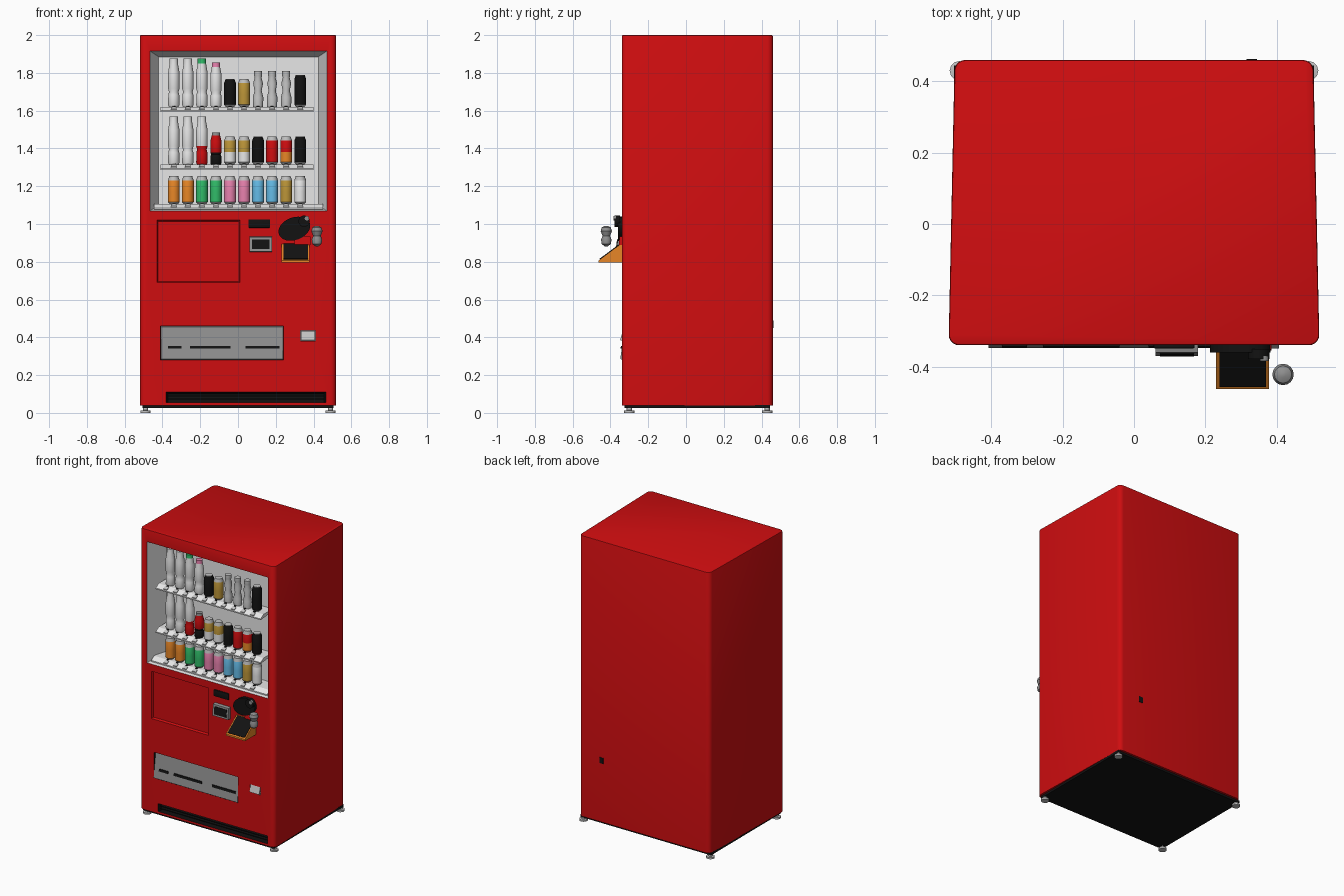
import bpy, bmesh, math
from mathutils import Matrix, Vector

if "Cube" in bpy.data.objects:
    bpy.data.objects.remove(bpy.data.objects["Cube"])

COL = {
    "red": (0.62, 0.004, 0.005), "white": (0.8, 0.8, 0.8), "black": (0.006, 0.006, 0.006),
    "grey": (0.28, 0.28, 0.28), "orange": (0.8, 0.24, 0.02), "green": (0.03, 0.5, 0.14),
    "pink": (0.8, 0.22, 0.42), "blue": (0.13, 0.5, 0.8), "gold": (0.5, 0.3, 0.04),
    "light_grey": (0.55, 0.55, 0.55)}
MAT = {}
for n, c in COL.items():
    MAT[n] = bpy.data.materials.new(n)
    MAT[n].diffuse_color = (*c, 1)


def finish(name, bm, mats, smooth=True):
    bmesh.ops.recalc_face_normals(bm, faces=bm.faces)
    me = bpy.data.meshes.new(name)
    bm.to_mesh(me)
    bm.free()
    ob = bpy.data.objects.new(name, me)
    bpy.context.collection.objects.link(ob)
    for m in mats:
        me.materials.append(MAT[m])
    if smooth:
        smooth_it(ob)
    return ob


def smooth_it(ob):
    bpy.ops.object.select_all(action='DESELECT')
    ob.select_set(True)
    bpy.context.view_layer.objects.active = ob
    bpy.ops.object.shade_smooth_by_angle(angle=math.radians(35))


def hull(name, pts, mat, bevel=0):
    bm = bmesh.new()
    for p in pts:
        bm.verts.new(p)
    bmesh.ops.convex_hull(bm, input=bm.verts)
    bmesh.ops.dissolve_limit(bm, angle_limit=0.01, verts=bm.verts, edges=bm.edges)
    if bevel:
        bmesh.ops.bevel(bm, geom=bm.edges[:], offset=bevel, segments=2, affect='EDGES', profile=0.5)
    return finish(name, bm, [mat], bevel > 0)


def box(name, x, y, z, mat, bevel=0):
    return hull(name, [(a, b, c) for a in x for b in y for c in z], mat, bevel)


def prism(name, yz, x, mat, bevel=0):
    # convex side profile stretched along x
    return hull(name, [(a, y, z) for a in x for y, z in yz], mat, bevel)


def lathe(name, prof, loc, segs=16):
    # prof: (radius, height, colour of the band above this point)
    mats = list(dict.fromkeys(p[2] for p in prof))
    bm = bmesh.new()
    rings = []
    for r, z, _ in prof:
        rings.append([bm.verts.new((loc[0] + r * math.cos(a), loc[1] + r * math.sin(a), loc[2] + z))
                      for a in (2 * math.pi * i / segs for i in range(segs))])
    for k in range(len(prof) - 1):
        for i in range(segs):
            j = (i + 1) % segs
            f = bm.faces.new((rings[k][i], rings[k][j], rings[k + 1][j], rings[k + 1][i]))
            f.material_index = mats.index(prof[k][2])
    bm.faces.new(rings[0])
    bm.faces.new(rings[-1]).material_index = mats.index(prof[-1][2])
    return finish(name, bm, mats)


# --- cabinet: slightly tapered footprint with rounded upright corners
bm = bmesh.new()
foot = [(-0.52, -0.34), (0.52, -0.34), (0.503, 0.46), (-0.503, 0.46)]
base = bm.faces.new([bm.verts.new((x, y, 0.04)) for x, y in foot])
up = bmesh.ops.extrude_face_region(bm, geom=[base])["geom"]
bmesh.ops.translate(bm, verts=[v for v in up if isinstance(v, bmesh.types.BMVert)], vec=(0, 0, 1.96))
uprights = [e for e in bm.edges if abs(e.verts[0].co.z - e.verts[1].co.z) > 1]
bmesh.ops.bevel(bm, geom=uprights, offset=0.03, segments=5, affect='EDGES', profile=0.5)
top = [e for e in bm.edges if all(v.co.z > 1.99 for v in e.verts)]
bmesh.ops.bevel(bm, geom=top, offset=0.006, segments=2, affect='EDGES', profile=0.5)
cabinet = finish("cabinet", bm, ["red", "white", "black", "grey"], False)


def recess(name, x0, x1, z0, z1, depth, in_x=0, in_lo=0, in_hi=0):
    # cutter tapering inwards from the front opening
    f, d = -0.34, -0.34 + depth
    pts = [(x, y, z) for y in (f - 0.03, f) for x in (x0, x1) for z in (z0, z1)]
    pts += [(x, d, z) for x in (x0 + in_x, x1 - in_x) for z in (z0 + in_lo, z1 - in_hi)]
    c = hull(name, pts, "red")
    c.hide_render = True
    m = cabinet.modifiers.new(name, 'BOOLEAN')
    m.operation, m.solver, m.object = 'DIFFERENCE', 'EXACT', c
    return c


cutters = [
    recess("window_cutter", -0.465, 0.47, 1.07, 1.915, 0.15, 0.045, 0.03, 0.03),
    recess("panel_cutter", -0.43, 0.01, 0.69, 1.02, 0.015, 0.006, 0.006, 0.006),
    recess("slot_cutter", -0.41, 0.24, 0.28, 0.46, 0.07, 0.005),
    recess("coin_cutter", 0.33, 0.41, 0.38, 0.435, 0.04),
    recess("kick_cutter", -0.38, 0.465, 0.055, 0.11, 0.05, 0.01, 0, 0.01)]
bpy.context.view_layer.objects.active = cabinet
for m in list(cabinet.modifiers):
    bpy.ops.object.modifier_apply(modifier=m.name)
for c in cutters:
    bpy.data.objects.remove(c)
# colour the recess walls by height
for p in cabinet.data.polygons:
    c = p.center
    p.material_index = 0
    if -0.339 < c.y < -0.15 and abs(c.x) < 0.48:
        if 1.06 < c.z < 1.92:
            p.material_index = 1
        elif 0.27 < c.z < 0.47:
            p.material_index = 2 if c.x < 0.3 else 3
        elif 0.05 < c.z < 0.12:
            p.material_index = 2
smooth_it(cabinet)

# --- base tray and feet
box("base_plate", (-0.505, 0.505), (-0.325, 0.445), (0.025, 0.042), "black")
for x in (-0.49, 0.49):
    for y in (-0.3, 0.43):
        lathe("foot", [(0.027, 0, "light_grey"), (0.027, 0.012, "light_grey"), (0.014, 0.014, "light_grey"),
                       (0.014, 0.03, "light_grey")], (x, y, 0), 12)

# --- shelves with selection buttons
XS = [-0.34 + 0.0744 * i for i in range(10)]
SHELVES = (1.105, 1.315, 1.62)
for z in SHELVES:
    prism("shelf", [(-0.19, z), (-0.29, z), (-0.322, z - 0.02), (-0.322, z - 0.028), (-0.19, z - 0.016)],
          (-0.41, 0.4) if z > 1.2 else (-0.445, 0.45), "white")
    for x in XS:
        prism("select_button", [(-0.298, z), (-0.298, z - 0.012), (-0.318, z - 0.011), (-0.318, z - 0.024)],
              (x - 0.014, x + 0.014), "light_grey")
        prism("price_tag", [(-0.286, z), (-0.286, z + 0.004), (-0.294, z), (-0.294, z - 0.004)],
              (x - 0.008, x + 0.008), "black")


def can(x, z, col, low=None, h=0.148):
    low = low or col
    lathe("drink_can", [(0.022, 0, "light_grey"), (0.0315, 0.012, low), (0.0315, h * 0.45, col),
                        (0.0315, h - 0.022, "light_grey" if col != "black" else col),
                        (0.024, h - 0.003, "light_grey"), (0.024, h, "light_grey")], (x, -0.26, z))


def bottle(x, z, cap, low="white", h=0.255, mid="white"):
    lathe("drink_bottle", [(0.026, 0, low), (0.03, 0.01, low), (0.029, h * 0.25, low), (0.025, h * 0.31, low),
                           (0.03, h * 0.38, mid), (0.03, h * 0.72, mid), (0.022, h * 0.9, cap),
                           (0.022, h, cap)], (x, -0.26, z))


def wavy(x, z):
    lathe("curved_bottle", [(0.026, 0, "light_grey"), (0.028, 0.05, "light_grey"), (0.019, 0.085, "light_grey"),
                            (0.026, 0.125, "light_grey"), (0.018, 0.155, "light_grey"),
                            (0.021, 0.165, "light_grey"), (0.021, 0.19, "light_grey")], (x, -0.26, z))


# bottom row
for x, c in zip(XS, "orange orange green green pink pink blue blue gold white".split()):
    can(x, SHELVES[0], c)
# middle row
z = SHELVES[1]
bottle(XS[0], z, "white")
bottle(XS[1], z, "white")
bottle(XS[2], z, "white", "red")
bottle(XS[3], z, "grey", "black", 0.17, "red")
for x, c, l in zip(XS[4:], ("gold", "gold", "black", "red", "red", "black"),
                   ("white", "white", "black", "red", "orange", "black")):
    can(x, z, c, l)
# top row
z = SHELVES[2]
for x, c in zip(XS, ("white", "white", "green", "pink")):
    bottle(x, z, c, h=0.255 if c != "pink" else 0.235)
can(XS[4], z, "black")
can(XS[5], z, "gold")
for x in XS[6:9]:
    wavy(x, z)
can(XS[9], z, "black", h=0.17)

# --- delivery flap, coin return flap, kick grille
prism("delivery_flap", [(-0.325, 0.455), (-0.315, 0.46), (-0.348, 0.285), (-0.338, 0.281)], (-0.408, 0.238), "grey")
for x0, x1 in ((-0.255, -0.04), (0.04, 0.22), (-0.37, -0.3)):
    prism("flap_grip", [(-0.347, 0.34), (-0.344, 0.355), (-0.338, 0.34), (-0.336, 0.355)], (x0, x1), "black")
prism("coin_return_flap", [(-0.335, 0.433), (-0.328, 0.433), (-0.349, 0.385), (-0.34, 0.382)],
      (0.333, 0.407), "light_grey")
for k in range(2):
    box("kick_slat", (-0.37, 0.455), (-0.325, -0.3), (0.07 + 0.017 * k, 0.075 + 0.017 * k), "black")

# --- payment controls
box("note_slot", (0.055, 0.17), (-0.349, -0.335), (0.98, 1.025), "black", 0.004)
prism("display_frame", [(-0.335, 0.85), (-0.335, 0.935), (-0.37, 0.855), (-0.36, 0.93)], (0.06, 0.18), "grey")
prism("display_screen", [(-0.366, 0.866), (-0.372, 0.867), (-0.359, 0.918), (-0.365, 0.919)],
      (0.073, 0.168), "black")


def disc(name, x, z, r, y0, y1, mat, sx=1.0, rot=0.0):
    # round plate facing forwards
    bm = bmesh.new()
    m = (Matrix.Translation((x, (y0 + y1) / 2, z)) @ Matrix.Rotation(rot, 4, 'Y')
         @ Matrix.Diagonal((sx, 1, 1, 1)) @ Matrix.Rotation(math.pi / 2, 4, 'X'))
    bmesh.ops.create_cone(bm, cap_ends=True, segments=24, radius1=r, radius2=r, depth=abs(y1 - y0), matrix=m)
    return finish(name, bm, [mat])


disc("coin_plate", 0.298, 0.975, 0.06, -0.36, -0.33, "black", 1.45, -0.35)
disc("coin_entry", 0.35, 1.015, 0.03, -0.378, -0.35, "black")
disc("coin_button", 0.365, 1.03, 0.012, -0.384, -0.37, "grey")
prism("return_lever", [(-0.335, 0.89), (-0.335, 0.935), (-0.355, 0.89), (-0.352, 0.935)], (0.3, 0.385), "red")

# orange card tray with a sloping black pad
prism("card_tray", [(-0.335, 0.795), (-0.335, 0.895), (-0.463, 0.795), (-0.463, 0.807), (-0.345, 0.895)],
      (0.23, 0.378), "orange")
slope = Vector((0.118, 0.088)).normalized()
nrm = Vector((-slope.y, slope.x)) * 0.004
a, b = Vector((-0.455, 0.813)), Vector((-0.347, 0.8935))
prism("card_pad", [a, b, a + nrm, b + nrm], (0.24, 0.37), "black")

# hanging grip beside the tray
lathe("side_grip", [(0.008, 0, "grey"), (0.024, 0.012, "grey"), (0.028, 0.035, "grey"), (0.02, 0.055, "grey"),
                    (0.03, 0.08, "grey"), (0.024, 0.1, "grey"), (0.008, 0.108, "grey")], (0.418, -0.422, 0.882))

# small cable outlet on the back
box("cable_outlet", (0.315, 0.345), (0.45, 0.463), (0.45, 0.49), "black")

for m in bpy.data.materials:
    if m.users and not m.is_grease_pencil:
        m.use_nodes = True
        m.node_tree.nodes["Principled BSDF"].inputs["Base Color"].default_value = m.diffuse_color
